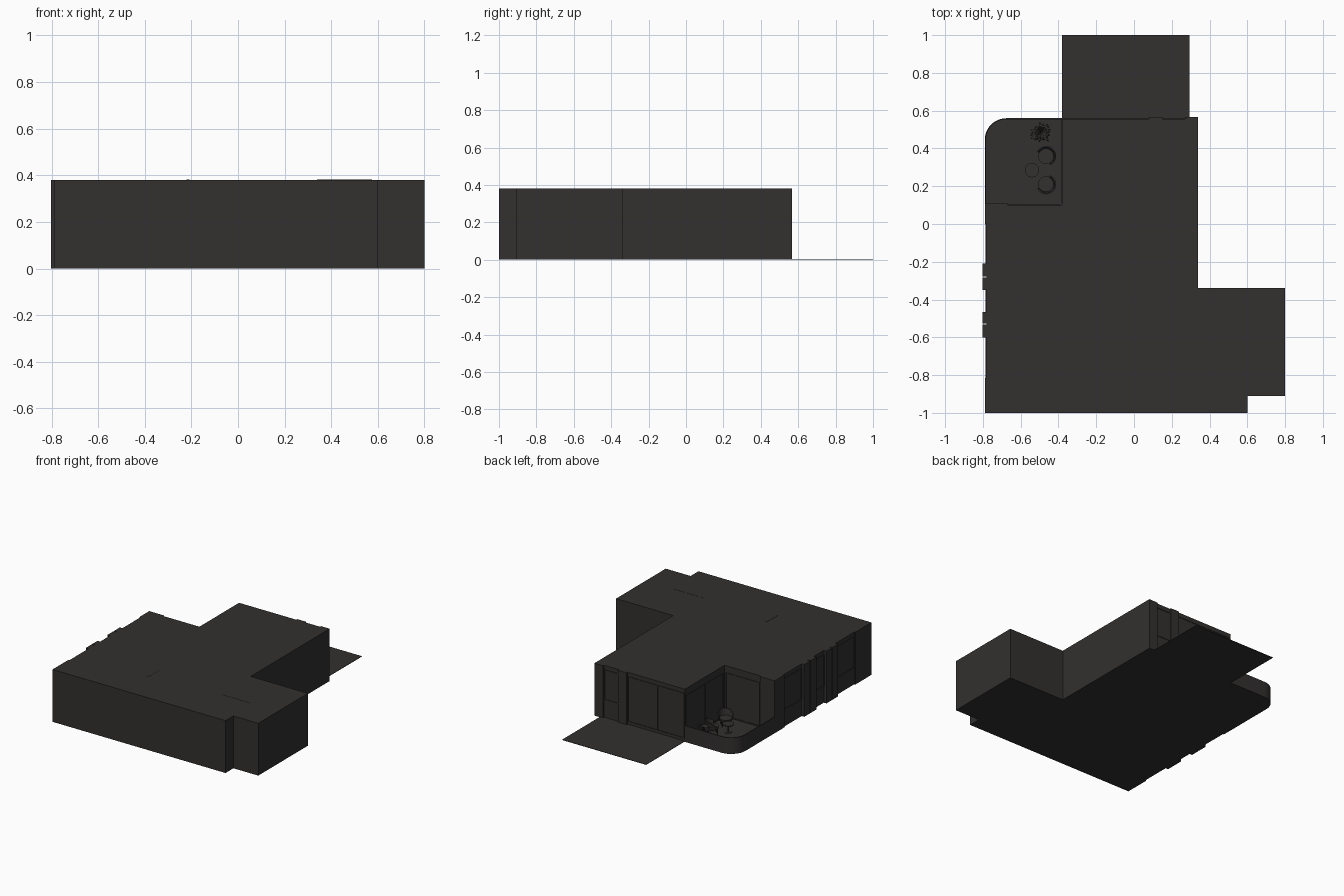
import bpy, bmesh, math, random
from mathutils import Matrix, Vector

if "Cube" in bpy.data.objects:
    bpy.data.objects.remove(bpy.data.objects["Cube"])

random.seed(4)
H = 0.38
mat = bpy.data.materials.new("charcoal")
mat.diffuse_color = (0.033, 0.03, 0.029, 1)
mat.use_nodes = True
mat.node_tree.nodes["Principled BSDF"].inputs["Base Color"].default_value = mat.diffuse_color


def finish(name, bm):
    bmesh.ops.recalc_face_normals(bm, faces=bm.faces)
    me = bpy.data.meshes.new(name)
    bm.to_mesh(me)
    bm.free()
    me.materials.append(mat)
    ob = bpy.data.objects.new(name, me)
    bpy.context.collection.objects.link(ob)
    return ob


def prism(name, pts, z0, z1):
    bm = bmesh.new()
    f = bm.faces.new([bm.verts.new((x, y, z0)) for x, y in pts])
    top = bmesh.ops.extrude_face_region(bm, geom=[f])
    bmesh.ops.translate(bm, vec=(0, 0, z1 - z0),
                        verts=[v for v in top["geom"] if isinstance(v, bmesh.types.BMVert)])
    return finish(name, bm)


def box(name, x0, x1, y0, y1, z0, z1):
    return prism(name, [(x0, y0), (x1, y0), (x1, y1), (x0, y1)], z0, z1)


def cyl(bm, r1, r2, h, loc, seg=20):
    bmesh.ops.create_cone(bm, cap_ends=True, segments=seg, radius1=r1, radius2=r2, depth=h,
                          matrix=Matrix.Translation((loc[0], loc[1], loc[2] + h / 2)))


# Main building block and the thin terrace slab behind it
prism("building_block", [(-0.782, -1), (0.6, -1), (0.6, -0.91), (0.8, -0.91), (0.8, -0.34),
                         (0.34, -0.34), (0.34, 0.555), (-0.38, 0.555), (-0.38, 0.1),
                         (-0.67, 0.1), (-0.67, 0.11), (-0.782, 0.11)], 0, H)
box("terrace_slab", -0.38, 0.295, 0.55, 1.0, 0, 0.003)

# Wall piers and shutters on the left wall (full height)
for i, (y0, y1) in enumerate([(-1, -0.815), (0, 0.11)]):
    box(f"left_pier_{i}", -0.79, -0.78, y0, y1, 0, H)
for i, (y0, y1) in enumerate([(-0.35, -0.283), (-0.277, -0.21), (-0.6, -0.533), (-0.527, -0.465)]):
    box(f"left_shutter_{i}", -0.803, -0.78, y0, y1, 0, H)

# Piers on the back wall
for i, (x0, x1) in enumerate([(0.08, 0.15), (0.27, 0.34)]):
    box(f"back_pier_{i}", x0, x1, 0.55, 0.566, 0, H)


# Window frames: a ring of thin bars with mullions, lying on a wall
def window(name, axis, pos, out, a0, a1, z0, z1, mullions=()):
    t, d = 0.006, 0.004 * out
    p0, p1 = sorted((pos, pos + d))

    def bar(n, u0, u1, w0, w1):
        if axis == "x":
            box(n, p0, p1, u0, u1, w0, w1)
        else:
            box(n, u0, u1, p0, p1, w0, w1)
    bar(name + "_sill", a0, a1, z0, z0 + t)
    bar(name + "_head", a0, a1, z1 - t, z1)
    for k, a in enumerate([a0 + t / 2, a1 - t / 2, *mullions]):
        bar(f"{name}_post_{k}", a - t / 2, a + t / 2, z0 + t, z1 - t)


window("back_door", "y", 0.555, 1, -0.375, 0.08, 0.02, 0.35, (-0.16,))
window("back_window", "y", 0.555, 1, 0.15, 0.27, 0.13, 0.35)
window("balcony_door", "x", -0.38, -1, 0.11, 0.55, 0.01, 0.33, (0.32,))
window("balcony_window", "y", 0.1, 1, -0.665, -0.39, 0.01, 0.33, (-0.55,))
for i, (y0, y1) in enumerate([(-0.21, 0), (-0.465, -0.35), (-0.815, -0.6)]):
    window(f"left_window_{i}", "x", -0.782, -1, y0, y1, 0.12, 0.35)

# Slim wall tops showing through the roof
box("roof_slot", -0.222, -0.208, -0.73, -0.615, H - 0.01, H + 0.001)
box("roof_seam", 0.34, 0.575, -0.682, -0.678, H - 0.01, H + 0.001)


# Balcony floor and rounded parapet
def balcony_edge(off):
    r, cx, cy = 0.115, -0.675, 0.445
    arc = [(cx + (r - off) * math.cos(a), cy + (r - off) * math.sin(a))
           for a in [math.pi / 2 * (1 + i / 12) for i in range(13)]]
    return [(-0.38, 0.56 - off)] + arc + [(-0.79 + off, 0.1)]


outer, inner = balcony_edge(0), balcony_edge(0.006)
prism("balcony_floor", outer + [(-0.38, 0.1)], 0, 0.008)
prism("balcony_parapet", outer + inner[::-1], 0, 0.118)

# Round side table
bm = bmesh.new()
cyl(bm, 0.038, 0.038, 0.005, (-0.54, 0.285, 0.065), 32)
cyl(bm, 0.005, 0.005, 0.055, (-0.54, 0.285, 0.01), 12)
cyl(bm, 0.024, 0.022, 0.004, (-0.54, 0.285, 0.008), 24)
finish("side_table", bm)


# Tub chairs turned toward the table
def chair(name, x, y):
    ang = math.atan2(0.285 - y, -0.54 - x)
    M = Matrix.Translation((x, y, 0.008)) @ Matrix.Rotation(ang, 4, "Z")
    bm = bmesh.new()
    cyl(bm, 0.04, 0.043, 0.016, (0, 0, 0.04), 24)
    for sx in (-1, 1):
        for sy in (-1, 1):
            cyl(bm, 0.003, 0.004, 0.042, (sx * 0.027, sy * 0.027, 0), 8)
    rings = []
    for i in range(17):
        s = -1 + i / 8
        a = math.pi + s * math.radians(110)
        top = 0.105 - 0.035 * s * s
        rings.append([bm.verts.new((r * math.cos(a), r * math.sin(a), z))
                      for r, z in ((0.044, 0.04), (0.053, top), (0.046, top), (0.037, 0.04))])
    for p, q in zip(rings, rings[1:]):
        for k in range(4):
            bm.faces.new((p[k], p[(k + 1) % 4], q[(k + 1) % 4], q[k]))
    bm.faces.new(rings[0])
    bm.faces.new(rings[-1])
    bm.transform(M)
    finish(name, bm)


chair("chair_back", -0.465, 0.36)
chair("chair_front", -0.465, 0.21)

# Potted plant with arching leaves
bm = bmesh.new()
cyl(bm, 0.018, 0.026, 0.045, (-0.495, 0.48, 0.008), 16)
finish("plant_pot", bm)
bm = bmesh.new()
for i in range(22):
    a = i * 2.4
    reach, rise = random.uniform(0.03, 0.065), random.uniform(0.03, 0.085)
    d, s = Vector((math.cos(a), math.sin(a), 0)), Vector((-math.sin(a), math.cos(a), 0))
    prev = None
    for j in range(6):
        t = j / 5
        c = Vector((-0.495, 0.48, 0.05)) + d * reach * t + Vector((0, 0, rise * math.sin(t * 2.2)))
        w = 0.001 + 0.009 * math.sin(math.pi * t)
        cur = (bm.verts.new(c - s * w), bm.verts.new(c + s * w))
        if prev:
            bm.faces.new((prev[0], prev[1], cur[1], cur[0]))
        prev = cur
finish("plant_leaves", bm)

# Smooth shading with sharp edges kept on the round parts
for ob in bpy.data.objects:
    ob.select_set(ob.name.startswith(("chair", "side_table", "plant", "balcony_parapet")))
    if ob.select_get():
        bpy.context.view_layer.objects.active = ob
bpy.ops.object.shade_smooth_by_angle(angle=math.radians(35))
